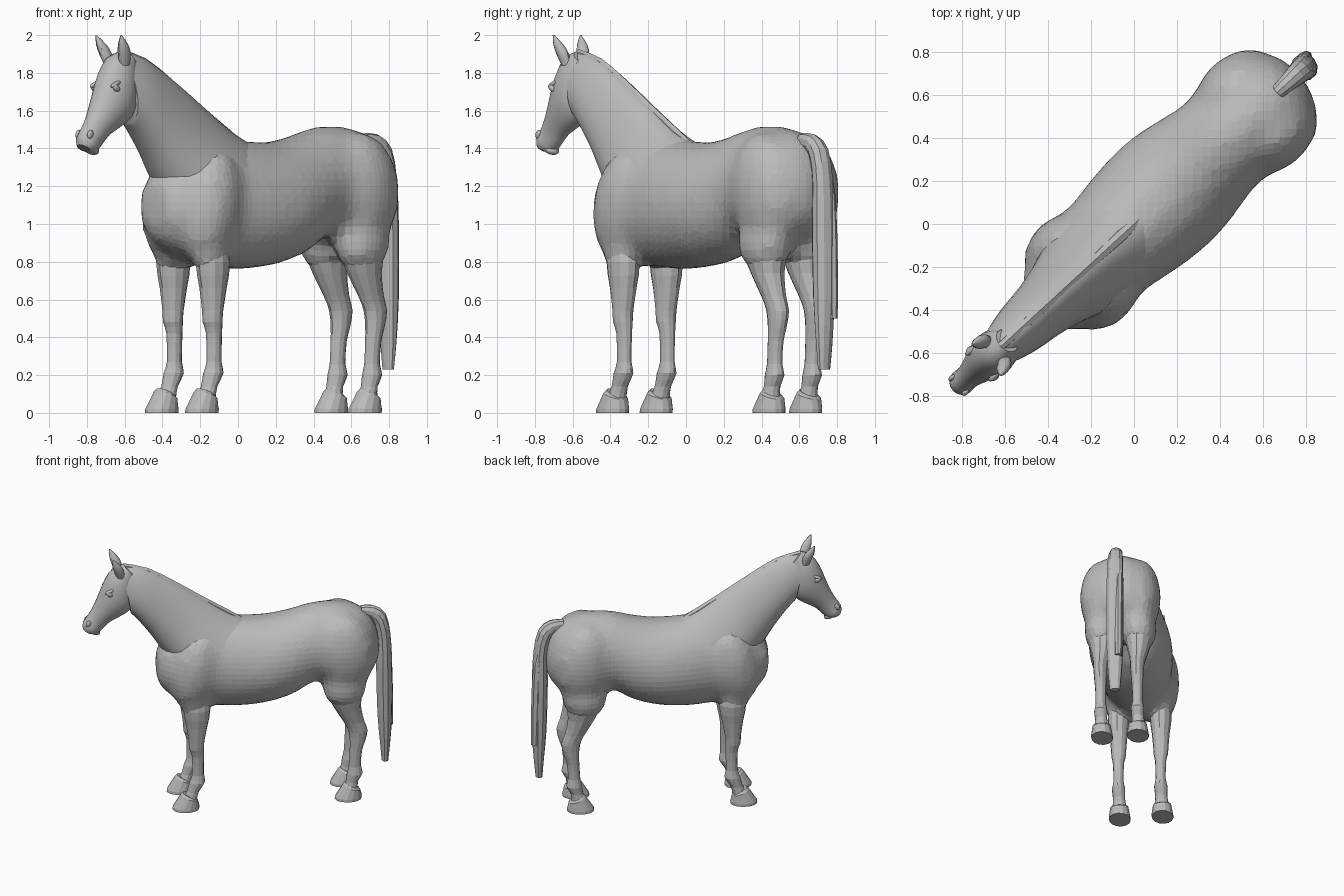
import bpy, bmesh, math
from mathutils import Matrix, Vector

cube = bpy.data.objects.get("Cube")
if cube:
    bpy.data.objects.remove(cube, do_unlink=True)

# One plain coat colour
coat = bpy.data.materials.new("grey_coat")
coat.use_nodes = True
COLOUR = (0.5, 0.5, 0.5, 1)
coat.diffuse_color = COLOUR
coat.node_tree.nodes["Principled BSDF"].inputs["Base Color"].default_value = COLOUR

# The horse stands diagonally: local x runs from nose to tail
TURN = Matrix.Rotation(math.radians(42.6), 4, "Z")


def finish(name, bm, smooth):
    bmesh.ops.recalc_face_normals(bm, faces=bm.faces)
    bm.transform(TURN)
    mesh = bpy.data.meshes.new(name)
    bm.to_mesh(mesh)
    bm.free()
    mesh.materials.append(coat)
    obj = bpy.data.objects.new(name, mesh)
    bpy.context.collection.objects.link(obj)
    if smooth:
        bpy.ops.object.select_all(action="DESELECT")
        obj.select_set(True)
        bpy.context.view_layer.objects.active = obj
        bpy.ops.object.shade_smooth_by_angle(angle=math.radians(40))
    return obj


def densify(rings, steps):
    """Insert curved in-between rings."""
    rings = [Vector(r) for r in rings]
    padded = [rings[0]] + rings + [rings[-1]]
    result = []
    for a, b, c, d in zip(padded, padded[1:], padded[2:], padded[3:]):
        for k in range(steps):
            t = k / steps
            slope_b, slope_c = (c - a) / 2, (d - b) / 2
            result.append(b * (2*t**3 - 3*t**2 + 1) + slope_b * (t**3 - 2*t**2 + t)
                          + c * (3*t**2 - 2*t**3) + slope_c * (t**3 - t**2))
    return result + [rings[-1]]


def loft(name, rings, side=0, lean=0, sides=16, steps=2, taper=0, smooth=False):
    """Skin oval rings, each given by two opposite points (x, z, x, z) and a half width."""
    bm = bmesh.new()
    loops = []
    base = rings[0][1]
    for x1, z1, x2, z2, width in densify(rings, steps):
        loop = []
        for k in range(sides):
            angle = math.tau * k / sides
            up, out = math.cos(angle), math.sin(angle)
            f = (1 + up) / 2
            loop.append(bm.verts.new((x2 + (x1 - x2) * f,
                                      side + lean * (z1 - base) + width * out * (1 - taper * up),
                                      z2 + (z1 - z2) * f)))
        loops.append(loop)
    for low, high in zip(loops, loops[1:]):
        for k in range(sides):
            n = (k + 1) % sides
            bm.faces.new((low[k], low[n], high[n], high[k]))
    bm.faces.new(loops[0])
    bm.faces.new(loops[-1])
    return finish(name, bm, smooth)


def ball(name, centre, size, tilt=0, smooth=False):
    bm = bmesh.new()
    bmesh.ops.create_uvsphere(bm, u_segments=20, v_segments=12, radius=1)
    bm.transform(Matrix.Translation(centre) @ Matrix.Rotation(tilt, 4, "Y")
                 @ Matrix.Diagonal((*size, 1)))
    return finish(name, bm, smooth)


def column(name, levels, side, **options):
    """Upright loft from levels of height, centre, half depth, half width."""
    return loft(name, [(x - d, z, x + d, z, w) for z, x, d, w in levels], side, **options)


# Body: a barrel (position, top, bottom, half width) with muscle masses melted into it
barrel = [(-.6, 1.19, 1.02, .08), (-.575, 1.26, .93, .15), (-.48, 1.37, .85, .2),
          (-.34, 1.43, .79, .245), (-.15, 1.455, .765, .262), (0, 1.445, .758, .288),
          (.22, 1.435, .78, .305), (.42, 1.475, .84, .275), (.56, 1.515, .925, .25),
          (.76, 1.515, .92, .27), (.9, 1.47, .93, .24), (.98, 1.39, .98, .18),
          (1.03, 1.26, 1.07, .09)]
body = loft("body", [(x, t, x, b, w) for x, t, b, w in barrel], sides=24, taper=.06)
masses = []
for s in (-1, 1):
    masses += [ball("shoulder", (-.33, s * .14, 1.1), (.185, .15, .31), .22),
               ball("forearm", (-.335, s * .15, .87), (.12, .09, .16)),
               ball("haunch", (.77, s * .136, 1.18), (.225, .16, .305), -.1),
               ball("thigh", (.765, s * .138, .9), (.165, .128, .17))]
bpy.ops.object.select_all(action="DESELECT")
for part in masses + [body]:
    part.select_set(True)
bpy.context.view_layer.objects.active = body
bpy.ops.object.join()
melt = body.modifiers.new("melt", "REMESH")
melt.mode = "VOXEL"
melt.voxel_size = .042
relax = body.modifiers.new("relax", "SMOOTH")
relax.iterations = 5

# Neck and crest
loft("neck", [(-.86, 1.912, -.79, 1.53, .1), (-.7, 1.885, -.735, 1.47, .122),
              (-.5, 1.775, -.645, 1.35, .14), (-.28, 1.63, -.565, 1.23, .17),
              (-.08, 1.497, -.46, 1.12, .215), (.05, 1.43, -.26, 1.05, .235)],
     sides=24, steps=3, taper=.25, smooth=True)
loft("mane", [(-.84, 1.925, -.83, 1.84, .025), (-.66, 1.876, -.68, 1.79, .03),
              (-.46, 1.757, -.5, 1.67, .03), (-.24, 1.613, -.28, 1.53, .03),
              (-.06, 1.5, -.1, 1.42, .035), (.03, 1.44, 0, 1.4, .02)],
     sides=8, smooth=True)

# Head
loft("head", [(-.84, 1.915, -.76, 1.84, .06), (-.92, 1.885, -.76, 1.7, .092),
              (-.98, 1.8, -.77, 1.59, .105), (-1.02, 1.7, -.83, 1.53, .096),
              (-1.065, 1.59, -.94, 1.47, .07), (-1.105, 1.52, -1, 1.41, .058),
              (-1.14, 1.465, -1.04, 1.38, .06), (-1.14, 1.42, -1.08, 1.38, .042)],
     smooth=True)
ball("lower_lip", (-1.06, 0, 1.4), (.052, .044, .027), .5, smooth=True)

# Leg levels: height, centre, half depth, half width
front_leg = [(.95, -.33, .07, .05), (.8, -.323, .1, .08), (.66, -.322, .078, .066),
             (.54, -.325, .058, .056), (.48, -.325, .055, .052), (.42, -.315, .045, .041),
             (.27, -.315, .043, .037), (.21, -.32, .058, .049), (.14, -.35, .045, .044),
             (.08, -.375, .054, .054)]
back_leg = [(.98, .765, .08, .06), (.86, .765, .128, .1), (.74, .785, .1, .082),
            (.62, .832, .076, .058), (.54, .864, .07, .051), (.45, .86, .056, .045),
            (.38, .848, .046, .04), (.26, .84, .045, .038), (.2, .84, .058, .049),
            (.14, .82, .046, .044), (.08, .807, .054, .054)]

# Mirrored parts
for label, s in (("left", -1), ("right", 1)):
    column(label + "_front_leg", front_leg, s * .155, sides=12)
    column(label + "_back_leg", back_leg, s * .135, sides=12)
    for place, x, y in (("front", -.391, .157), ("back", .805, .132)):
        # Hoof with a sloping toe and a low heel
        loft(f"{label}_{place}_hoof",
             [(x - .035, .13, x + .06, .085, .05), (x - .05, .115, x + .075, .07, .066),
              (x - .11, .02, x + .087, .02, .079), (x - .112, 0, x + .085, 0, .079)],
             s * y, sides=14, steps=1)
    ball(label + "_eye", (-.955, s * .086, 1.72), (.026, .014, .017), .6, smooth=True)
    ball(label + "_brow", (-.955, s * .081, 1.74), (.036, .014, .012), -.4, smooth=True)
    ball(label + "_nostril", (-1.105, s * .046, 1.475), (.018, .012, .025), .4, smooth=True)
    column(label + "_ear", [(1.84, -.87, .028, .026), (1.9, -.885, .037, .031),
                            (1.95, -.905, .03, .024), (2, -.93, .004, .004)],
           s * .058, lean=s * .25, sides=10, smooth=True)

# Tail in two overlapping locks
loft("tail", [(.9, 1.48, .92, 1.4, .035), (1, 1.475, .97, 1.38, .046),
              (1.085, 1.405, 1, 1.32, .055), (1.12, 1.24, 1.02, 1.2, .06),
              (1.133, 1, 1.015, 1, .065), (1.133, .6, 1.025, .6, .062),
              (1.118, .36, 1.045, .36, .05), (1.105, .23, 1.055, .23, .038)], sides=10)
loft("outer_tail_lock", [(1.07, 1.36, 1.02, 1.3, .02), (1.125, 1.15, 1.05, 1.15, .03),
                         (1.142, .8, 1.06, .8, .032), (1.142, .5, 1.08, .5, .027)],
     side=.03, sides=8)
